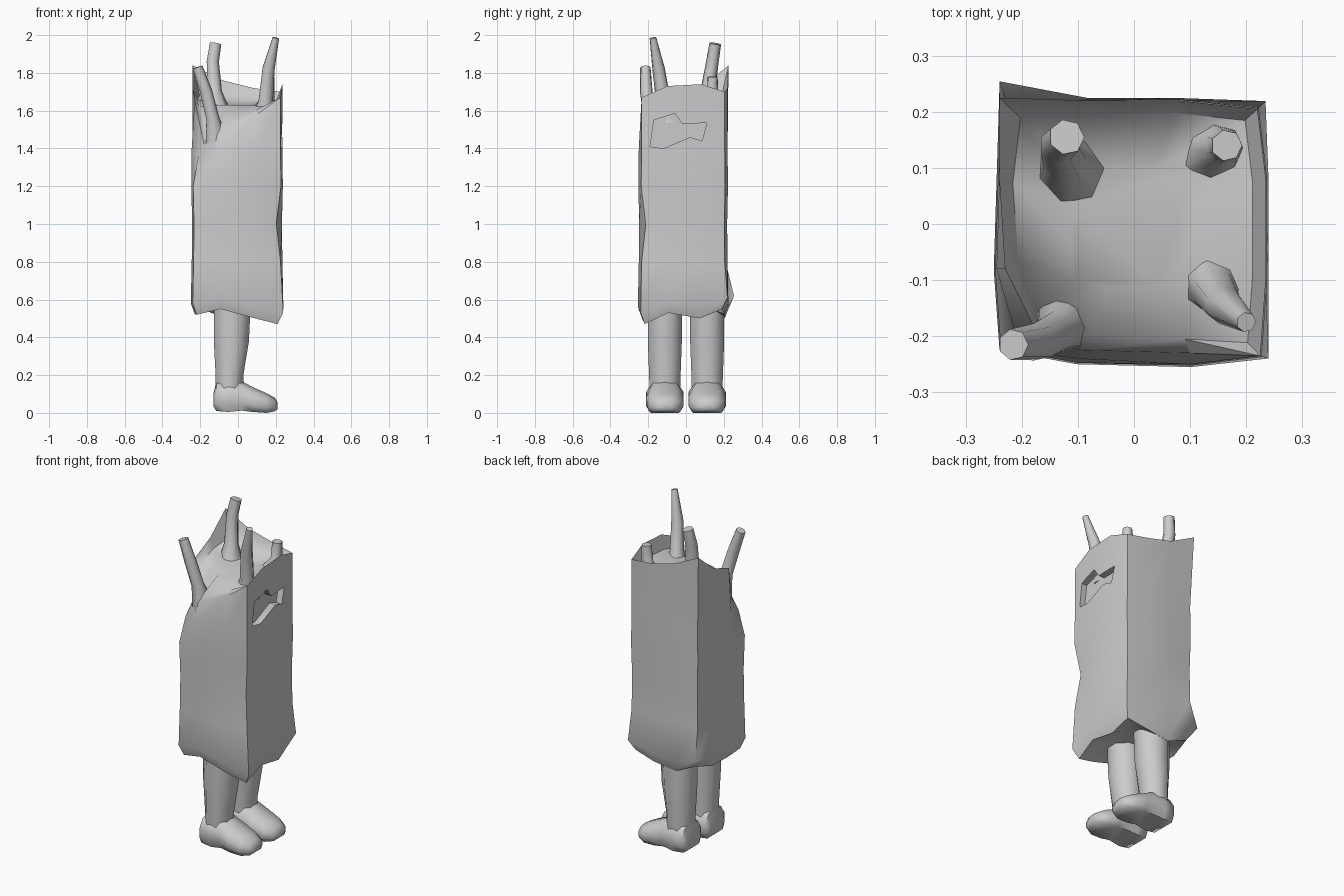
import bpy, bmesh, math
from mathutils import Vector

if "Cube" in bpy.data.objects:
    bpy.data.objects.remove(bpy.data.objects["Cube"])

grey = bpy.data.materials.new("bark grey")
grey.diffuse_color = (0.6, 0.6, 0.6, 1)
grey.use_nodes = True
grey.node_tree.nodes["Principled BSDF"].inputs["Base Color"].default_value = grey.diffuse_color


def loft(name, rings, angle=50, caps=True):
    """Skin equal-sized rings of points into a closed solid."""
    bm = bmesh.new()
    vs = [[bm.verts.new(p) for p in r] for r in rings]
    n = len(vs[0])
    for a, b in zip(vs, vs[1:]):
        for i in range(n):
            j = (i + 1) % n
            bm.faces.new((a[i], a[j], b[j], b[i]))
    if caps:
        bm.faces.new(vs[0][::-1])
        bm.faces.new(vs[-1])
    bmesh.ops.recalc_face_normals(bm, faces=bm.faces)
    me = bpy.data.meshes.new(name)
    bm.to_mesh(me)
    bm.free()
    me.materials.append(grey)
    ob = bpy.data.objects.new(name, me)
    bpy.context.collection.objects.link(ob)
    smooth(ob, angle)
    return ob


def smooth(ob, angle):
    bpy.ops.object.select_all(action='DESELECT')
    bpy.context.view_layer.objects.active = ob
    ob.select_set(True)
    bpy.ops.object.shade_smooth_by_angle(angle=math.radians(angle))


# trunk: twelve-sided square plan, starting at the left front corner
plan = [(-.235, -.22), (-.10, -.245), (.10, -.25), (.225, -.235),
        (.235, -.10), (.235, .08), (.22, .205), (.08, .22),
        (-.08, .22), (-.225, .21), (-.24, .08), (-.245, -.08)]
hem = [.52, .55, .50, .47, .53, .50, .55, .52, .50, .56, .52, .52]
rim = [1.42, 1.50, 1.58, 1.67, 1.73, 1.74, 1.70, 1.72, 1.76, 1.84, 1.72, 1.66]


def ring(scale, z, moves={}):
    zs = z if isinstance(z, list) else [z] * 12
    return [(x * scale + moves.get(i, (0, 0))[0],
             y * scale + moves.get(i, (0, 0))[1], zs[i])
            for i, (x, y) in enumerate(plan)]


lean = {0: (.055, .04), 1: (.01, .02), 2: (0, .02), 11: (.015, 0)}
floor = [1.46, 1.54, 1.60, 1.62, 1.65, 1.66, 1.64, 1.66, 1.68, 1.68, 1.66, 1.62]
trunk = loft("trunk", [
    ring(.55, .56),
    ring(.93, hem),
    ring(1.02, [h + .06 for h in hem], {9: (-.01, .04), 6: (.01, .01), 3: (.01, 0)}),
    ring(1.0, .80),
    ring(.99, 1.00, {3: (-.02, .02)}),
    ring(1.01, 1.20),
    ring(1.0, [1.36, 1.38] + [1.40] * 10, {0: (.025, .02), 1: (0, .005)}),
    ring(1.0, rim, {**lean, 9: (-.015, .015)}),
    ring(.90, floor, lean),
    ring(.45, 1.63),
], 55)

# angular hollow cut in the right side
outline = [(-.19, 1.41), (-.17, 1.55), (-.06, 1.585), (-.02, 1.53),
           (.11, 1.535), (.085, 1.44), (.02, 1.46), (-.12, 1.40)]
cutter = loft("hollow_cutter", [[(x, y, z) for y, z in outline] for x in (.195, .30)])
cutter.hide_render = True
cutter.hide_viewport = False
mod = trunk.modifiers.new("hollow", 'BOOLEAN')
mod.operation = 'DIFFERENCE'
mod.solver = 'EXACT'
mod.object = cutter
bpy.ops.object.select_all(action='DESELECT')
bpy.context.view_layer.objects.active = trunk
bpy.ops.object.modifier_apply(modifier=mod.name)
bpy.data.objects.remove(cutter)
smooth(trunk, 55)


def branch(name, path, radii):
    """Seven-sided tube along a bent path."""
    pts = [Vector(p) for p in path]
    rings = []
    for i, p in enumerate(pts):
        d = pts[min(i + 1, len(pts) - 1)] - pts[max(i - 1, 0)]
        q = Vector((0, 0, 1)).rotation_difference(d)
        rings.append([p + q @ Vector((radii[i] * math.cos(k * math.tau / 7),
                                      radii[i] * math.sin(k * math.tau / 7), 0))
                      for k in range(7)])
    return loft(name, rings, 60)


# four bent branches on top
branch("branch_front_left", [(-.11, -.16, 1.40), (-.135, -.19, 1.56), (-.17, -.21, 1.70),
                             (-.215, -.215, 1.83)], [.07, .036, .034, .028])
branch("branch_front_right", [(.13, -.09, 1.54), (.145, -.12, 1.65), (.16, -.145, 1.82),
                              (.20, -.175, 1.985)], [.075, .04, .034, .018])
branch("branch_back_left", [(-.11, .09, 1.58), (-.125, .115, 1.70), (-.135, .14, 1.86),
                            (-.12, .155, 1.955)], [.075, .04, .034, .032])
branch("branch_back_right", [(.13, .12, 1.58), (.16, .14, 1.67), (.165, .14, 1.78)],
       [.07, .034, .028])


def oval(cx, cy, rx, ry, z, n=8):
    return [(cx + rx * math.cos((k + .5) * math.tau / n) * 1.06,
             cy + ry * math.sin((k + .5) * math.tau / n) * 1.06, z) for k in range(n)]


# legs, with boots pointing to the right
for side, s in (("front", -1), ("back", 1)):
    y = s * .112
    loft(side + "_leg", [oval(-.045, y, .075, .082, .10), oval(-.045, y, .075, .085, .20),
                         oval(-.035, y, .095, .092, .38), oval(-.03, y, .10, .092, .60)], 50)
    # boot sections run heel to toe: x, half width, bottom, top
    sections = [(-.13, .06, .035, .10), (-.115, .092, .01, .165), (-.05, .10, .005, .178),
                (.02, .092, .012, .168), (.08, .10, .005, .135), (.15, .092, 0, .105),
                (.195, .065, .008, .08), (.21, .03, .02, .055)]
    rings = []
    for x, w, lo, hi in sections:
        mid, half = (lo + hi) / 2, (hi - lo) / 2
        rings.append([(x, y + w * u, mid + half * v) for u, v in
                      ((-.8, -1), (.8, -1), (1, -.5), (1, .2), (.65, .85),
                       (0, 1), (-.65, .85), (-1, .2), (-1, -.5))])
    loft(side + "_boot", rings, 60)
